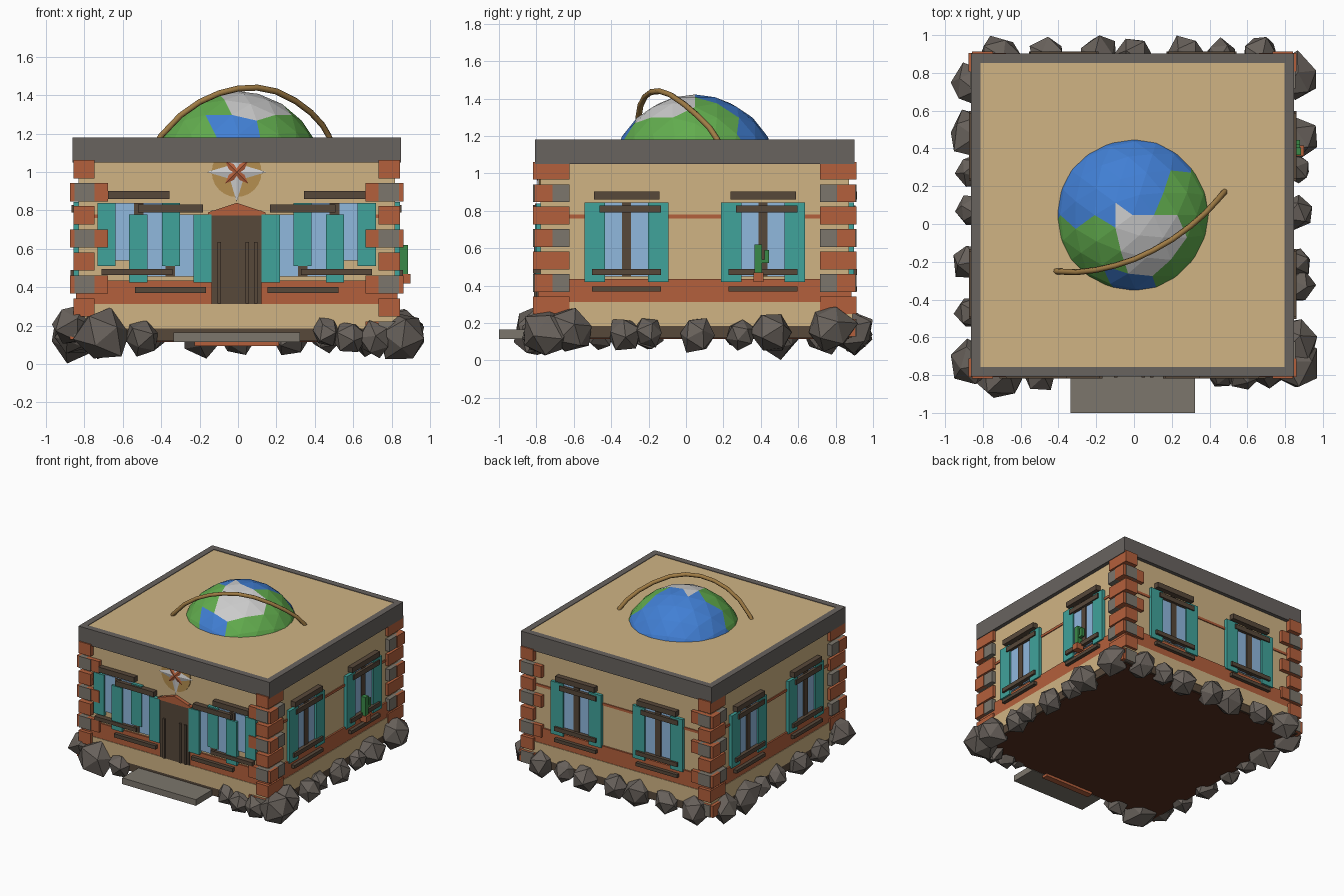
import bpy, bmesh, math, random
from mathutils import Matrix, Vector

if "Cube" in bpy.data.objects:
    bpy.data.objects.remove(bpy.data.objects["Cube"])

random.seed(4)
CENTRE = Matrix.Translation((-0.007, 0.047, 0))
mats = {}


def mat(name):
    hexes = dict(tan='D0B484', brick='B4603C', stone='7C766C', rim='68635F', dark='57483A', teal='40A39B',
                 glass='90B8DE', white='D2D2D6', green='62AD4E', blue='417FD4', gold='A07C45', ochre='B58F50',
                 cactus='3A8A48', rock='68615B', soil='57301F')
    if name not in mats:
        m = bpy.data.materials.new(name)
        c = [int(hexes[name][i:i + 2], 16) / 255 for i in (0, 2, 4)]
        m.diffuse_color = [((v + 0.055) / 1.055) ** 2.4 for v in c] + [1]
        m.use_nodes = True
        m.node_tree.nodes["Principled BSDF"].inputs["Base Color"].default_value = m.diffuse_color
        mats[name] = m
    return mats[name]


def finish(name, bm, *colours):
    bmesh.ops.recalc_face_normals(bm, faces=bm.faces)
    me = bpy.data.meshes.new(name)
    bm.to_mesh(me)
    bm.free()
    for c in colours:
        me.materials.append(mat(c))
    ob = bpy.data.objects.new(name, me)
    bpy.context.collection.objects.link(ob)
    return ob


def add_box(bm, b, m):
    x0, x1, y0, y1, z0, z1 = b
    s = Matrix.Diagonal((abs(x1 - x0), abs(y1 - y0), abs(z1 - z0), 1))
    t = Matrix.Translation(((x0 + x1) / 2, (y0 + y1) / 2, (z0 + z1) / 2))
    bmesh.ops.create_cube(bm, size=1, matrix=m @ t @ s)


def boxes(name, colour, blist, m=CENTRE):
    bm = bmesh.new()
    for b in blist:
        add_box(bm, b, m)
    return finish(name, bm, colour)


def wall_boxes(name, colour, blist, sides):
    # boxes given as along-wall range, outward depth range, height range
    bm = bmesh.new()
    for k in sides:
        m = CENTRE @ Matrix.Rotation(k * math.pi / 2, 4, 'Z')
        for u0, u1, d0, d1, z0, z1 in blist:
            add_box(bm, (u0, u1, -d1, -d0, z0, z1), m)
    return finish(name, bm, colour)


def sq(r, z0, z1):
    return (-r, r, -r, r, z0, z1)


# building core
boxes('walls', 'tan', [sq(0.825, 0.3, 1.1)])
boxes('plinth', 'tan', [sq(0.842, 0.185, 0.312)])
boxes('base_slab', 'dark', [sq(0.838, 0.12, 0.19)])
boxes('floor_underside', 'soil', [sq(0.825, 0.115, 0.13)])
boxes('brick_band', 'brick', [sq(0.838, 0.312, 0.435)])
boxes('roof_deck', 'tan', [sq(0.81, 1.08, 1.176)])
wall_boxes('roof_rim', 'rim', [(-0.855, 0.805, 0.805, 0.855, 1.05, 1.18)], range(4))
wall_boxes('string_course', 'brick', [(-0.75, 0.75, 0.8, 0.832, 0.76, 0.78)], range(1, 4))
wall_boxes('string_course_front', 'brick',
           [(s * 0.14, s * 0.75, 0.8, 0.832, 0.76, 0.78) for s in (-1, 1)], [0])

# front step
boxes('front_step', 'stone', [(-0.33, 0.33, -1.047, -0.83, 0.115, 0.165)])
boxes('step_footing', 'brick', [(-0.22, 0.22, -0.85, -0.8, 0.095, 0.118)])

# alternating corner quoins
bricks, stones = [], []
for sx in (-1, 1):
    for sy in (-1, 1):
        for i in range(8):
            z0, z1 = 0.967 - 0.12 * i, 1.062 - 0.12 * i
            if i % 2 == 0:
                bricks.append((sx * 0.74, sx * 0.85, sy * 0.67, sy * 0.865, z0, z1))
            else:
                bricks.append((sx * 0.67, sx * 0.868, sy * 0.76, sy * 0.858, z0, z1))
                stones.append((sx * 0.74, sx * 0.845, sy * 0.77, sy * 0.864, z0, z1))
                stones.append((sx * 0.76, sx * 0.862, sy * 0.67, sy * 0.765, z0, z1))
boxes('corner_bricks', 'brick', bricks)
boxes('corner_stones', 'stone', stones)


# shuttered windows
def window(parts, u, top, bottom, dz=0.0, hw=0.115, sw=0.11):
    parts['glass'].append((u - hw, u + hw, 0.8, 0.836 + dz, bottom + 0.03, top))
    parts['teal'] += [(u + s * hw, u + s * (hw + sw), 0.81, 0.85 + dz, bottom, top) for s in (-1, 1)]
    parts['dark'].append((u - 0.025, u + 0.025, 0.81, 0.843 + dz, bottom + 0.03, top))


def lintel(parts, u, half, z0, z1, d=0.866):
    parts['dark'].append((u - half, u + half, 0.81, d, z0, z1))


side = dict(glass=[], teal=[], dark=[])
front = dict(glass=[], teal=[], dark=[])
for s in (-1, 1):
    u = s * 0.365
    window(side, u, 0.845, 0.42)
    lintel(side, u, 0.175, 0.86, 0.902)
    lintel(side, u + 0.02, 0.165, 0.79, 0.828, 0.86)
    lintel(side, u, 0.185, 0.457, 0.49)
    lintel(side, u, 0.185, 0.368, 0.395)
    # overlapping front pairs
    window(front, s * 0.51, 0.84, 0.51, 0, 0.12, 0.095)
    window(front, s * 0.345, 0.78, 0.425, 0.005, 0.12, 0.095)
    lintel(front, s * 0.51, 0.16, 0.86, 0.902)
    lintel(front, s * 0.345, 0.17, 0.79, 0.83)
    lintel(front, s * 0.52, 0.185, 0.465, 0.495)
    lintel(front, s * 0.345, 0.185, 0.37, 0.4)
for label, parts, faces in (('side', side, (1, 2, 3)), ('front', front, (0,))):
    wall_boxes(label + '_window_glass', 'glass', parts['glass'], faces)
    wall_boxes(label + '_shutters', 'teal', parts['teal'], faces)
    wall_boxes(label + '_window_timber', 'dark', parts['dark'], faces)

# front door with pediment
wall_boxes('door', 'dark', [(-0.13, 0.13, 0.8, 0.848, 0.312, 0.8)] +
           [(u - 0.009, u + 0.009, 0.84, 0.86, 0.315, 0.635) for u in (-0.09, 0.055, 0.1)], [0])


def extrude_outline(name, colour, pts, d0, d1):
    bm = bmesh.new()
    f = bm.faces.new([bm.verts.new(CENTRE @ Vector((x, -d0, z))) for x, z in pts])
    r = bmesh.ops.extrude_face_region(bm, geom=[f])
    vs = [v for v in r['geom'] if isinstance(v, bmesh.types.BMVert)]
    bmesh.ops.translate(bm, vec=(0, d0 - d1, 0), verts=vs)
    finish(name, bm, colour)


extrude_outline('door_pediment', 'brick', [(-0.15, 0.775), (0.15, 0.775), (0.15, 0.79), (0, 0.84), (-0.15, 0.79)], 0.82, 0.853)


# compass rose on the front wall
def star(name, colour, long, short, phase, d):
    bm = bmesh.new()
    rim = []
    for i in range(8):
        a, r = phase + i * math.pi / 4, (long if i % 2 == 0 else short)
        rim.append(bm.verts.new(CENTRE @ Vector((r * math.cos(a), -d, 1.0 + r * math.sin(a)))))
    tip = bm.verts.new(CENTRE @ Vector((0, -d - 0.012, 1.0)))
    for i in range(8):
        bm.faces.new((rim[i], rim[(i + 1) % 8], tip))
    bm.faces.new(rim[::-1])
    finish(name, bm, colour)


disc = [(0.13 * math.cos(i * math.pi / 12), 1.0 + 0.13 * math.sin(i * math.pi / 12)) for i in range(24)]
extrude_outline('compass_disc', 'ochre', disc, 0.82, 0.832)
star('compass_main_points', 'white', 0.155, 0.05, 0, 0.833)
star('compass_diagonal_points', 'brick', 0.085, 0.035, math.pi / 4, 0.838)

# globe in the roof
bm = bmesh.new()
bmesh.ops.create_icosphere(bm, subdivisions=3, radius=0.45, matrix=Matrix.Translation((-0.007, 0.047, 0.972)))
bmesh.ops.bisect_plane(bm, geom=bm.verts[:] + bm.edges[:] + bm.faces[:], plane_co=(0, 0, 1.1),
                       plane_no=(0, 0, -1), clear_outer=True)
for f in bm.faces:
    c = f.calc_center_median()
    if -0.08 < c.x < 0.24 and -0.28 < c.y < 0.05 and c.x - c.y * 0.5 < 0.28:
        f.material_index = 1
    elif c.y < -0.24 and abs(c.x) < 0.13:
        f.material_index = 0
    elif c.y < 0.04 or (c.x > 0.15 and c.y < 0.3 and c.x > c.y * 0.4 + 0.1):
        f.material_index = 2
finish('globe', bm, 'blue', 'white', 'green')

# tilted arc over the globe
cu = bpy.data.curves.new('globe_arc', 'CURVE')
cu.dimensions = '3D'
cu.bevel_depth = 0.016
cu.bevel_resolution = 1
pts = [(-0.43, -0.245, 1.14), (-0.4, -0.252, 1.19), (-0.3, -0.255, 1.295), (-0.2, -0.243, 1.365), (-0.1, -0.22, 1.41),
       (0, -0.187, 1.435), (0.1, -0.14, 1.44), (0.2, -0.083, 1.42), (0.3, -0.01, 1.37), (0.38, 0.06, 1.31),
       (0.44, 0.125, 1.245), (0.475, 0.165, 1.185), (0.49, 0.185, 1.14)]
sp = cu.splines.new('POLY')
sp.points.add(len(pts) - 1)
for p, q in zip(sp.points, pts):
    p.co = (*q, 1)
cu.materials.append(mat('gold'))
bpy.context.collection.objects.link(bpy.data.objects.new('globe_arc', cu))

# potted cactus by a right-hand window
boxes('cactus', 'cactus', [(0.845, 0.885, 0.365, 0.405, 0.44, 0.62), (0.855, 0.88, 0.4, 0.445, 0.52, 0.54),
                           (0.855, 0.88, 0.42, 0.445, 0.52, 0.59)], Matrix())
boxes('cactus_pot', 'brick', [(0.84, 0.9, 0.36, 0.415, 0.42, 0.47)], Matrix())

# boulders round the base: x, y, z, radius
rocks = [(0.86, y, z, r) for y, z, r in ((-0.62, 0.16, 0.14), (-0.33, 0.14, 0.1), (-0.2, 0.15, 0.085), (0.06, 0.14, 0.105),
                                        (0.29, 0.14, 0.09), (0.46, 0.15, 0.12), (0.77, 0.17, 0.14))]
rocks += [(-0.86, y, 0.15, r) for y, r in ((-0.47, 0.1), (-0.2, 0.11), (0.07, 0.09), (0.28, 0.09), (0.48, 0.14), (0.74, 0.12))]
rocks += [(x, 0.89, 0.15, r) for x, r in ((-0.71, 0.12), (-0.46, 0.1), (-0.19, 0.12), (0, 0.11), (0.28, 0.12), (0.46, 0.1),
                                         (0.67, 0.11))]
rocks += [(-0.86, -0.73, 0.2, 0.12), (-0.71, -0.79, 0.15, 0.155), (-0.5, -0.79, 0.14, 0.1), (0.46, -0.79, 0.17, 0.085),
          (0.58, -0.79, 0.14, 0.09), (0.71, -0.78, 0.13, 0.1), (0.86, -0.74, 0.14, 0.14)]
bm = bmesh.new()
for x, y, z, r in rocks:
    m = Matrix.Translation((x, y, z)) @ Matrix.Rotation(random.uniform(0, 6), 4, Vector((random.random(), 1, random.random())))
    for v in bmesh.ops.create_icosphere(bm, subdivisions=1, radius=r, matrix=m)['verts']:
        v.co = Vector((x, y, z)) + (v.co - Vector((x, y, z))) * random.uniform(0.82, 1.1)
        v.co.z = max(v.co.z, 0)
        v.co.x = max(-0.97, min(0.97, v.co.x))
        v.co.y = min(1, v.co.y)
finish('base_boulders', bm, 'rock')
